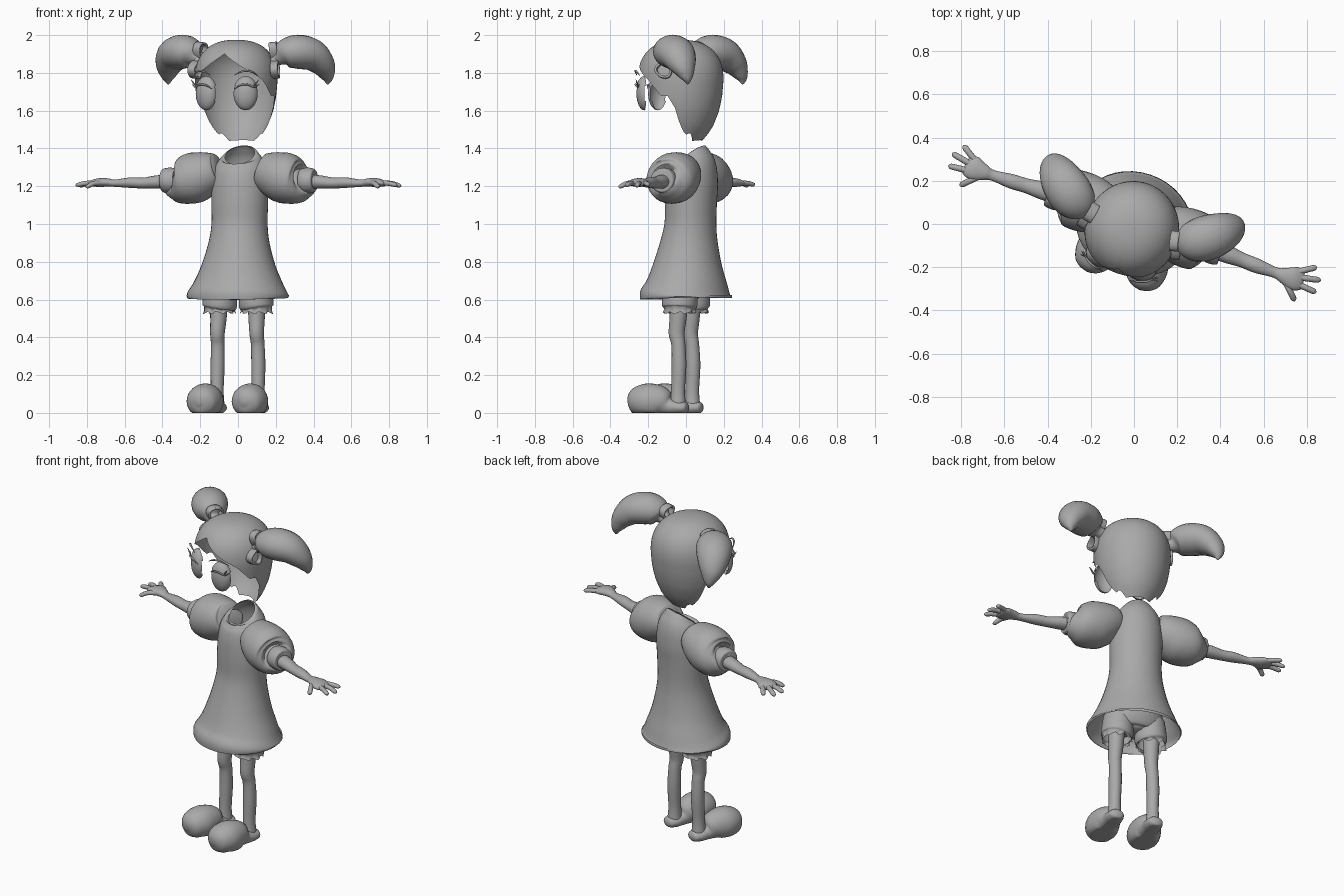
import bpy, bmesh
from math import sin, cos, pi, radians
from mathutils import Vector, Matrix

cube = bpy.data.objects.get("Cube")
if cube:
    bpy.data.objects.remove(cube, do_unlink=True)

GREY = (0.4, 0.4, 0.4, 1)
clay = bpy.data.materials.new("clay_grey")
clay.use_nodes = True
clay.diffuse_color = GREY
clay.node_tree.nodes["Principled BSDF"].inputs["Base Color"].default_value = GREY

TURN = Matrix.Rotation(radians(-19), 4, 'Z')   # the whole figure is turned
SIDES = (("left", 1), ("right", -1))


def finish(name, bm, side=1, floor=False):
    """Mirror to a side, turn, shade and link a mesh."""
    for v in bm.verts:
        v.co.x *= side
        if floor:
            v.co.z = max(v.co.z, 0)
    bmesh.ops.transform(bm, matrix=TURN, verts=bm.verts)
    bmesh.ops.recalc_face_normals(bm, faces=bm.faces)
    mesh = bpy.data.meshes.new(name)
    bm.to_mesh(mesh)
    bm.free()
    mesh.materials.append(clay)
    mesh.shade_smooth()
    mesh.set_sharp_from_angle(angle=radians(50))
    obj = bpy.data.objects.new(name, mesh)
    bpy.context.collection.objects.link(obj)
    return obj


def spline(points, steps=5):
    """Catmull-Rom through points of any dimension."""
    p = [Vector(q) for q in points]
    p = [p[0] * 2 - p[1]] + p + [p[-1] * 2 - p[-2]]
    out = []
    for a, b, c, d in zip(p, p[1:], p[2:], p[3:]):
        for i in range(steps):
            t = i / steps
            out.append((b * 2 + (c - a) * t + (a * 2 - b * 5 + c * 4 - d) * t * t
                        + (b * 3 - a - c * 3 + d) * t ** 3) / 2)
    return out + [p[-2]]


def skin(bm, rings, closed=True):
    """Bridge rows of points with quads."""
    rows = [[bm.verts.new(co) for co in ring] for ring in rings]
    n = len(rows[0])
    for r, s in zip(rows, rows[1:]):
        for i in range(n if closed else n - 1):
            j = (i + 1) % n
            bm.faces.new((r[i], r[j], s[j], s[i]))
    return rows


def tube(name, points, side=1, ref=(0, 0, 1), caps=(True, True), n=20,
         wave=None, floor=False):
    """Loft ellipses along a path of (x, y, z, width, height)."""
    pts = spline(points)
    centres = [Vector(p[:3]) for p in pts]
    ref, rings = Vector(ref), []
    for k, p in enumerate(pts):
        t = (centres[min(k + 1, len(pts) - 1)] - centres[max(k - 1, 0)]).normalized()
        u = ref.cross(t).normalized()
        v = t.cross(u)
        w, h = max(p[3], 0.001), max(p[4], 0.001)
        ring = []
        for i in range(n):
            a = 2 * pi * i / n
            co = centres[k] + u * w * cos(a) + v * h * sin(a)
            if wave:
                co += wave(a, k / (len(pts) - 1))
            ring.append(co)
        rings.append(ring)
    bm = bmesh.new()
    rows = skin(bm, rings)
    for row, cap in zip((rows[0], rows[-1]), caps):
        if cap:
            bm.faces.new(row)
    return finish(name, bm, side, floor)


def dome(name, centre, radii, angle, keep, side):
    """Ellipsoid shell, kept where the unit-sphere rule holds."""
    bm = bmesh.new()
    bmesh.ops.create_uvsphere(bm, u_segments=28, v_segments=20, radius=1)
    gone = [f for f in bm.faces if not keep(f.calc_center_median())]
    bmesh.ops.delete(bm, geom=gone, context='FACES')
    m = (Matrix.Translation(centre) @ Matrix.Rotation(angle, 4, 'Z')
         @ Matrix.Diagonal((*radii, 1)))
    bmesh.ops.transform(bm, matrix=m, verts=bm.verts)
    return finish(name, bm, side)


def lerp_table(table, x):
    for (a, fa), (b, fb) in zip(table, table[1:]):
        if x <= b:
            return fa + (fb - fa) * max(0, x - a) / (b - a)
    return table[-1][1]


# Hair: an open shell whose lower edge rises over the face
TOP, MID = 1.975, 1.76
EDGE = [(0, 1.90), (28, 1.83), (52, 1.78), (60, 1.76), (82, 1.67), (88, 1.69),
        (102, 1.60), (106, 1.53), (118, 1.47), (128, 1.485), (140, 1.44), (180, 1.445)]
TAPER = [(1.44, 0.5), (1.47, 0.62), (1.52, 0.76), (1.6, 0.9), (1.68, 0.97), (MID, 1)]
rings = []
for k in range(25):
    ring = []
    for i in range(72):
        deg = i * 5
        low = lerp_table(EDGE, min(deg, 360 - deg))
        z = TOP - (TOP - low) * (0.02 + 0.98 * k / 24) ** 1.8
        if z > MID:
            r = (1 - ((z - MID) / (TOP - MID)) ** 2.4) ** (1 / 2.4)
        else:
            r = lerp_table(TAPER, z)
        a = radians(deg)
        ring.append((0.218 * r * sin(a), -0.03 - 0.228 * r * cos(a), z))
    rings.append(ring)
bm = bmesh.new()
bm.faces.new(skin(bm, rings)[0])
finish("hair_cap", bm)

# Dress: flared body with an open, forward-dipping neckline
tube("dress", [(0, 0, 0.607, 0.268, 0.238), (0, 0, 0.625, 0.274, 0.24),
               (0, 0.005, 0.68, 0.243, 0.215), (0, 0.01, 0.78, 0.198, 0.182),
               (0, 0.018, 0.9, 0.163, 0.152), (0, 0.025, 1.0, 0.15, 0.136),
               (0, 0.028, 1.12, 0.152, 0.136), (0, 0.035, 1.22, 0.15, 0.135),
               (0, 0.04, 1.3, 0.138, 0.122), (0, 0.035, 1.35, 0.11, 0.098),
               (0, 0.03, 1.365, 0.08, 0.07)],
     ref=(0, 1, 0), caps=(False, False), n=40,
     wave=lambda a, t: Vector((0, 0, 0.022 * sin(a) * max(0, t - 0.7) / 0.3)))

# Bloomers seat
tube("bloomers_seat", [(0, 0, 0.6, 0.05, 0.06), (0, 0, 0.625, 0.15, 0.09),
                       (0, 0.01, 0.7, 0.165, 0.115), (0, 0.02, 0.8, 0.14, 0.11)],
     ref=(0, 1, 0), n=28)


def ruffle(a, t):
    amount = 0.008 * max(0, t - 0.6) / 0.4
    return Vector((cos(a), sin(a), 0.7)) * amount * cos(9 * a)


def ribbon_loop(name, base, along, side):
    """Teardrop band of cloth."""
    base, along = Vector(base), Vector(along).normalized()
    axis = Vector((0.95, 0.2, 0.1)).normalized()
    across = axis.cross(along).normalized()
    rows = []
    for e in (-0.02, -0.014, 0.014, 0.02):
        rows.append([base + axis * e + along * 0.05 * (1 - cos(t)) +
                     across * 0.045 * sin(t) * (1 - 0.35 * cos(t))
                     for t in (2 * pi * i / 24 for i in range(24))])
    bm = bmesh.new()
    skin(bm, rows)
    obj = finish(name, bm, side)
    mod = obj.modifiers.new("thickness", 'SOLIDIFY')
    mod.thickness = 0.012


for label, s in SIDES:
    # Puffed sleeve and cuff
    tube(label + "_sleeve", [(0.115, 0.03, 1.29, 0.07, 0.08), (0.13, 0.03, 1.285, 0.1, 0.095),
                             (0.18, 0.025, 1.268, 0.125, 0.118), (0.25, 0.02, 1.245, 0.138, 0.135),
                             (0.32, 0.02, 1.225, 0.132, 0.12), (0.36, 0.015, 1.225, 0.1, 0.095),
                             (0.372, 0.01, 1.23, 0.06, 0.06)], s, n=28)
    tube(label + "_cuff", [(0.35, 0.01, 1.23, 0.062, 0.062), (0.375, 0.01, 1.23, 0.07, 0.068),
                           (0.41, 0.01, 1.23, 0.068, 0.066), (0.425, 0.01, 1.23, 0.058, 0.056),
                           (0.41, 0.01, 1.23, 0.046, 0.046)], s, caps=(False, False))
    # Arm running into the palm
    tube(label + "_arm", [(0.38, 0.01, 1.225, 0.044, 0.038), (0.46, 0.008, 1.222, 0.041, 0.035),
                          (0.53, 0.005, 1.217, 0.034, 0.029), (0.6, 0.002, 1.219, 0.034, 0.028),
                          (0.69, 0, 1.216, 0.025, 0.019), (0.73, 0, 1.22, 0.036, 0.022),
                          (0.78, 0.002, 1.219, 0.054, 0.023), (0.815, 0.012, 1.214, 0.048, 0.015),
                          (0.825, 0.014, 1.212, 0.03, 0.007)], s)
    # Three fingers and a thumb
    for digit, (x0, y0), (x1, y1), z1 in (
            ("outer", (0.79, 0.038), (0.865, 0.087), 1.205), ("middle", (0.8, 0.015), (0.902, 0.035), 1.2),
            ("index", (0.8, -0.016), (0.9, -0.025), 1.203), ("thumb", (0.75, -0.025), (0.82, -0.095), 1.195)):
        tube(f"{label}_{digit}_finger",
             [(x0, y0, 1.217, 0.015, 0.013), ((x0 + x1) / 2, (y0 + y1) / 2, 1.215, 0.014, 0.013),
              (x0 * 0.12 + x1 * 0.88, y0 * 0.12 + y1 * 0.88, z1 + 0.004, 0.013, 0.011),
              (x1, y1, z1, 0.003, 0.003)], s, n=12)
    # Bloomer leg, leg and big-toed shoe
    tube(label + "_bloomer_leg", [(0.095, 0, 0.68, 0.085, 0.09), (0.1, 0, 0.61, 0.09, 0.094),
                                  (0.103, 0, 0.565, 0.091, 0.093), (0.105, 0, 0.548, 0.08, 0.08),
                                  (0.105, 0, 0.53, 0.084, 0.084)],
         s, ref=(0, 1, 0), n=54, wave=ruffle, caps=(True, False))
    tube(label + "_leg", [(0.105, 0, 0.62, 0.05, 0.05), (0.107, -0.008, 0.5, 0.043, 0.045),
                          (0.11, -0.015, 0.42, 0.038, 0.042), (0.112, -0.004, 0.36, 0.036, 0.037),
                          (0.114, 0, 0.25, 0.037, 0.039), (0.115, -0.005, 0.12, 0.034, 0.037),
                          (0.116, -0.005, 0.04, 0.04, 0.042)], s, ref=(0, 1, 0))
    tube(label + "_shoe", [(0.118, 0.052, 0.028, 0.015, 0.012), (0.118, 0.04, 0.028, 0.04, 0.028),
                           (0.118, 0, 0.028, 0.052, 0.036), (0.12, -0.055, 0.035, 0.055, 0.05),
                           (0.123, -0.1, 0.055, 0.078, 0.085), (0.126, -0.17, 0.062, 0.094, 0.094),
                           (0.126, -0.235, 0.06, 0.08, 0.077), (0.126, -0.265, 0.058, 0.05, 0.05),
                           (0.126, -0.278, 0.056, 0.012, 0.012)], s, n=28, floor=True)
    # Pigtail with a drooping tip
    tube(label + "_pigtail", [(0.17, -0.01, 1.865, 0.03, 0.03), (0.225, -0.008, 1.88, 0.042, 0.04),
                              (0.26, 0.004, 1.9, 0.085, 0.075), (0.32, 0.035, 1.912, 0.104, 0.09),
                              (0.385, 0.085, 1.895, 0.098, 0.085), (0.43, 0.13, 1.84, 0.074, 0.064),
                              (0.446, 0.158, 1.78, 0.038, 0.034), (0.446, 0.165, 1.74, 0.005, 0.005)], s)
    # Bow
    knot = (0.215, -0.02, 1.865)
    ribbon_loop(label + "_bow_upper_loop", knot, (-0.15, 0.1, 0.95), s)
    ribbon_loop(label + "_bow_lower_loop", knot, (0.15, -0.45, -0.85), s)
    dome(label + "_bow_knot", knot, (0.03, 0.03, 0.03), 0, lambda c: True, s)
    # Eye, upper lid, lashes and brow
    eye = Vector((0.11, -0.195, 1.69))
    tilt = radians(20)
    dome(label + "_eye", eye, (0.064, 0.042, 0.088), tilt, lambda c: c.y < 0.1, s)
    dome(label + "_eyelid", eye, (0.068, 0.047, 0.093), tilt,
         lambda c: c.y < 0.1 and c.z > 0.4, s)
    spin = Matrix.Rotation(tilt, 3, 'Z')

    def stroke(name, places, thick):
        path = []
        for k, (x, y, z) in enumerate(places):
            r = thick * (1 if 0 < k < len(places) - 1 else 0.3)
            path.append((*(eye + spin @ Vector((x, y, z))), r, r))
        tube(name, path, s, n=8)

    stroke(label + "_lash_line", [(-0.058, -0.022, 0.025), (-0.03, -0.043, 0.045),
                                  (0.01, -0.047, 0.048), (0.045, -0.036, 0.036),
                                  (0.072, -0.03, 0.05)], 0.005)
    stroke(label + "_outer_lash", [(0.04, -0.036, 0.04), (0.055, -0.04, 0.056),
                                   (0.068, -0.046, 0.074)], 0.004)
    stroke(label + "_brow", [(-0.06, -0.04, 0.098), (-0.02, -0.047, 0.118),
                             (0.025, -0.044, 0.118), (0.065, -0.025, 0.096)], 0.005)
